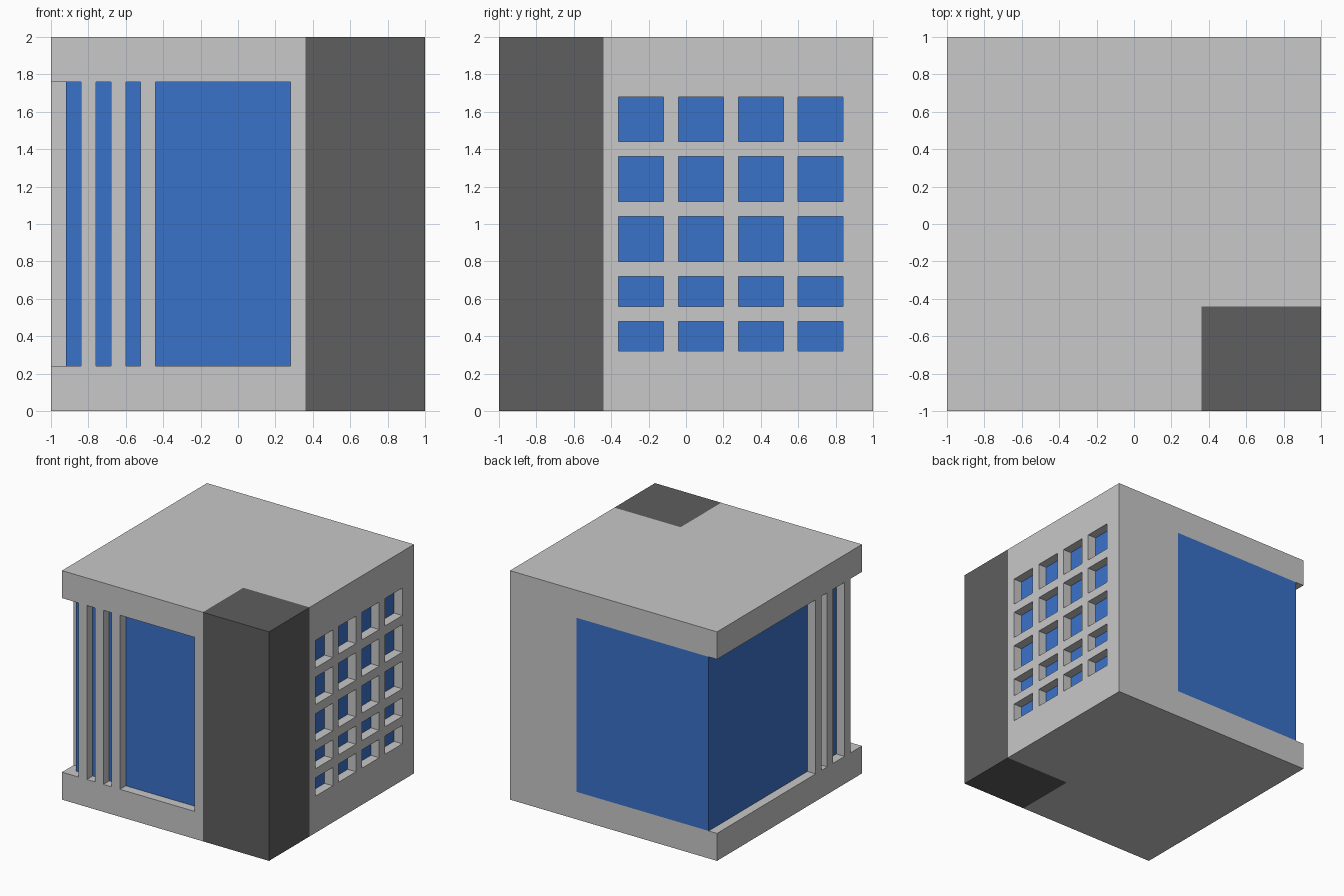
import bpy
import bmesh

if "Cube" in bpy.data.objects:
    bpy.data.objects.remove(bpy.data.objects["Cube"])


def material(name, rgb):
    m = bpy.data.materials.new(name)
    m.diffuse_color = (*rgb, 1.0)
    m.use_nodes = True
    m.node_tree.nodes["Principled BSDF"].inputs["Base Color"].default_value = m.diffuse_color
    return m


GREY = material("light_grey", (0.578, 0.578, 0.578))
DARK = material("dark_grey", (0.112, 0.112, 0.112))
BLUE = material("blue_glass", (0.042, 0.168, 0.584))


def finish(bm, name, mat):
    bmesh.ops.recalc_face_normals(bm, faces=bm.faces[:])
    me = bpy.data.meshes.new(name)
    bm.to_mesh(me)
    bm.free()
    me.materials.append(mat)
    ob = bpy.data.objects.new(name, me)
    bpy.context.collection.objects.link(ob)
    return ob


def prism(name, outline, z0, z1, mat):
    """Upright solid from a plan outline."""
    bm = bmesh.new()
    low = [bm.verts.new((x, y, z0)) for x, y in outline]
    top = [bm.verts.new((x, y, z1)) for x, y in outline]
    n = len(outline)
    bm.faces.new(low[::-1])
    bm.faces.new(top)
    for i in range(n):
        j = (i + 1) % n
        bm.faces.new((low[i], low[j], top[j], top[i]))
    return finish(bm, name, mat)


def box(name, x0, x1, y0, y1, z0, z1, mat):
    return prism(name, [(x0, y0), (x1, y0), (x1, y1), (x0, y1)], z0, z1, mat)


SILL, HEAD = 0.24, 1.76      # bottom and top of the glazing
T = 0.08                     # recess depth and bar width

# Base and roof slabs, notched around the corner column
slab = [(-1, -1), (0.36, -1), (0.36, -0.44), (1, -0.44), (1, 1), (-1, 1)]
prism("base_slab", slab, 0, SILL, GREY)
prism("roof_slab", slab, HEAD, 2, GREY)

# Dark corner column
box("corner_column", 0.36, 1, -1, -0.44, 0, 2, DARK)

# Glass core: recessed at the front, left and right, flush at the back
core = [(-0.92, -0.92), (0.36, -0.92), (0.36, -0.44), (0.92, -0.44),
        (0.92, 0.92), (0.36, 0.92), (0.36, 1), (-0.92, 1)]
prism("glass_core", core, SILL, HEAD, BLUE)

# Solid part of the back wall
box("back_wall", 0.36, 0.92, 0.92, 1, SILL, HEAD, GREY)

# Front bars and the jamb beside the column
for i, x in enumerate((-0.84, -0.68, -0.52, 0.28)):
    box(f"front_bar_{i + 1}", x, x + T, -1, -1 + T, SILL, HEAD, GREY)

# Left side bars
for i, y in enumerate((-0.84, -0.60, -0.44)):
    box(f"left_bar_{i + 1}", -1, -1 + T, y, y + T, SILL, HEAD, GREY)

# Right wall with a lattice of window openings (odd cells are open)
ys = [-0.44, -0.36, -0.12, -0.04, 0.20, 0.28, 0.52, 0.60, 0.84, 1]
zs = [SILL, 0.32, 0.48, 0.56, 0.72, 0.80, 1.04, 1.12, 1.36, 1.44, 1.68, HEAD]
bm = bmesh.new()
grid = [[bm.verts.new((1 - T, y, z)) for z in zs] for y in ys]
for i in range(len(ys) - 1):
    for j in range(len(zs) - 1):
        if not (i % 2 and j % 2):
            bm.faces.new((grid[i][j], grid[i + 1][j],
                          grid[i + 1][j + 1], grid[i][j + 1]))
ext = bmesh.ops.extrude_face_region(bm, geom=bm.faces[:])
moved = [g for g in ext["geom"] if isinstance(g, bmesh.types.BMVert)]
bmesh.ops.translate(bm, verts=moved, vec=(T, 0, 0))
finish(bm, "right_window_wall", GREY)
